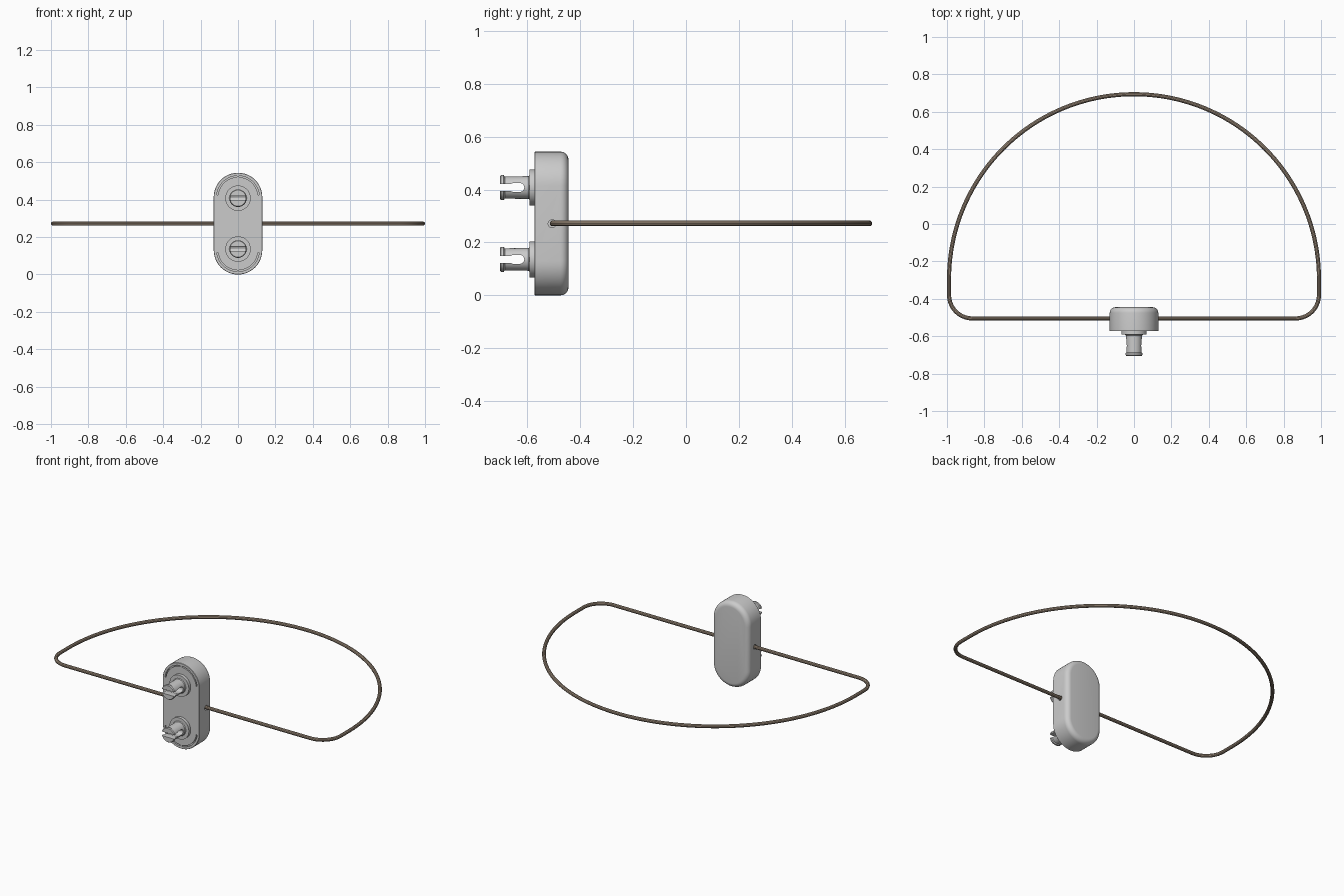
import bpy, bmesh
from math import sin, cos, pi, radians

if "Cube" in bpy.data.objects:
    bpy.data.objects.remove(bpy.data.objects["Cube"])

MID = 0.272        # height of the wire and centre of the mount
R = 0.13           # half width of the mount
PIN = 0.136        # pin offset from the centre


def activate(ob):
    bpy.ops.object.select_all(action='DESELECT')
    ob.select_set(True)
    bpy.context.view_layer.objects.active = ob


def loft(name, rings):
    """Solid skinned through rings of equal length, capped at both ends."""
    bm = bmesh.new()
    vs = [[bm.verts.new(p) for p in ring] for ring in rings]
    n = len(rings[0])
    for a, b in zip(vs, vs[1:]):
        for i in range(n):
            j = (i + 1) % n
            bm.faces.new((a[i], a[j], b[j], b[i]))
    bm.faces.new(vs[0])
    bm.faces.new(vs[-1])
    bmesh.ops.recalc_face_normals(bm, faces=bm.faces)
    me = bpy.data.meshes.new(name)
    bm.to_mesh(me)
    bm.free()
    ob = bpy.data.objects.new(name, me)
    bpy.context.collection.objects.link(ob)
    return ob


def cut(ob, cutters):
    activate(ob)
    for c in cutters:
        m = ob.modifiers.new("cut", 'BOOLEAN')
        m.operation, m.solver, m.object = 'DIFFERENCE', 'EXACT', c
        bpy.ops.object.modifier_apply(modifier=m.name)
        bpy.data.objects.remove(c)


def smooth(ob):
    activate(ob)
    bpy.ops.object.shade_smooth_by_angle(angle=radians(30))


def circle(y, r, z, n=40):
    return [(r * cos(2 * pi * i / n), y, z + r * sin(2 * pi * i / n)) for i in range(n)]


def stadium(y, r, n=24):
    half = MID - R
    pts = []
    for i in range(2 * n + 2):
        top = i <= n
        a = pi * (i if top else i - 1) / n
        pts.append((r * cos(a), y, MID + (half if top else -half) + r * sin(a)))
    return pts


# Mount: rounded block with a softened back edge
f = 0.03
rings = [stadium(-0.573, R - 0.002), stadium(-0.571, R)]
rings += [stadium(-0.445 - f + f * sin(a), R - f + f * cos(a))
          for a in [pi / 2 * k / 6 for k in range(7)]]
mount = loft("mount", rings)

# Curved grooves in the front face
cutters = []
for s in (1, -1):
    for a0, a1 in ((6, 87), (93, 174)):
        arc = []
        for k in range(15):
            a = radians(a0 + (a1 - a0) * k / 14)
            arc.append([(r * cos(a), y, MID + s * (MID - R + r * sin(a)))
                        for r, y in ((0.107, -0.60), (0.114, -0.60), (0.114, -0.56), (0.107, -0.56))])
        cutters.append(loft("groove_cutter", arc))

# Holes where the wire enters the sides
for s in (1, -1):
    cutters.append(loft("hole_cutter", [
        [(x * s, -0.507 + 0.015 * cos(2 * pi * i / 20), MID - 0.001 + 0.015 * sin(2 * pi * i / 20))
         for i in range(20)] for x in (0.10, 0.16)]))
cut(mount, cutters)
smooth(mount)

# Snap pins: flange, shaft and lipped tip, split by a slot
for label, z in (("upper", MID + PIN), ("lower", MID - PIN)):
    profile = [(-0.565, 0.068), (-0.592, 0.068), (-0.592, 0.047), (-0.596, 0.043), (-0.686, 0.042),
               (-0.690, 0.047), (-0.700, 0.047), (-0.705, 0.043)]
    pin = loft(label + "_snap_pin", [circle(y, r, z) for y, r in profile])
    slot = [(-0.72, 0.013), (-0.69, 0.013), (-0.665, 0.013), (-0.655, 0.017), (-0.628, 0.017)]
    slot += [(-0.628 + 0.016 * sin(a), 0.017 * cos(a)) for a in (0.5, 1.0)]
    slot += [(-0.612, 0)] + [(y, -h) for y, h in reversed(slot)]
    cut(pin, [loft("slot_cutter", [[(x, y, z + h) for y, h in slot] for x in (-0.1, 0.1)])])
    smooth(pin)

# Wire ring: straight front, rounded corners, half-circle back
RW, CY, FY, C = 0.989, -0.295, -0.505, 0.125
path = [(RW * cos(pi * i / 80), CY + RW * sin(pi * i / 80)) for i in range(81)]
corner = [(C * sin(a), C * cos(a)) for a in [pi / 2 * k / 10 for k in range(11)]]
path += [(-RW + C - dy, FY + C - dx) for dx, dy in corner]
path += [(RW - C + dx, FY + C - dy) for dx, dy in corner]
cu = bpy.data.curves.new("wire_ring", 'CURVE')
cu.dimensions = '3D'
cu.bevel_depth = 0.011
cu.bevel_resolution = 3
sp = cu.splines.new('POLY')
sp.points.add(len(path) - 1)
for p, (x, y) in zip(sp.points, path):
    p.co = (x, y, MID, 1)
sp.use_cyclic_u = True
wire = bpy.data.objects.new("wire_ring", cu)
bpy.context.collection.objects.link(wire)
activate(wire)
bpy.ops.object.convert(target='MESH')
wire = bpy.context.view_layer.objects.active
mat = bpy.data.materials.new("bronze_wire")
mat.diffuse_color = (0.36, 0.28, 0.21, 1)
mat.use_nodes = True
mat.node_tree.nodes["Principled BSDF"].inputs["Base Color"].default_value = mat.diffuse_color
wire.data.materials.clear()
wire.data.materials.append(mat)
smooth(wire)
